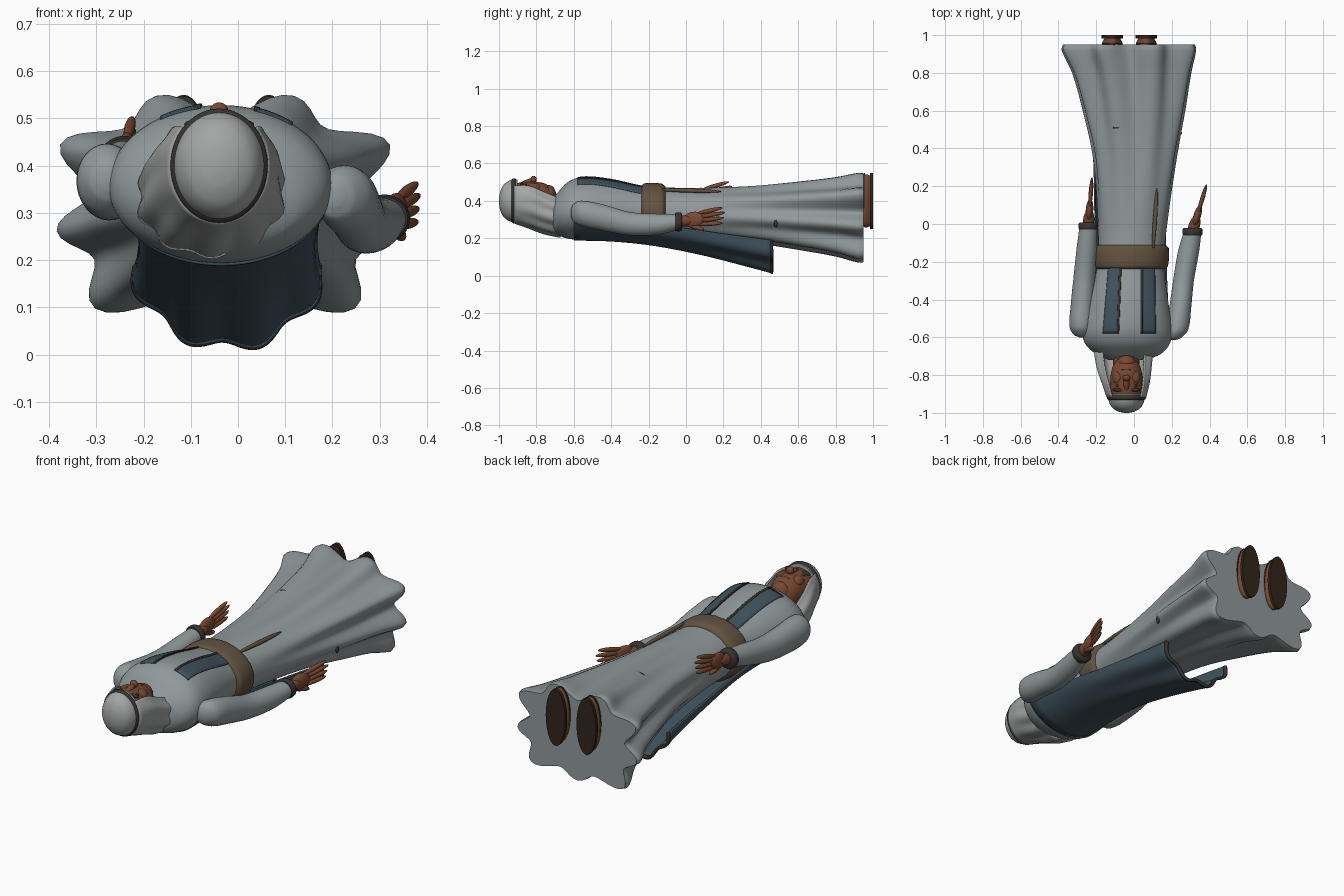
import bpy, bmesh, math
from mathutils import Vector, Matrix

def mat(name, c):
    m = bpy.data.materials.new(name)
    m.diffuse_color = (*c, 1)
    return m

ROBE = mat("robe_grey", (0.28, 0.32, 0.33))
CLOTH = mat("head_cloth_pale", (0.36, 0.38, 0.37))
BLUE = mat("cloak_blue", (0.05, 0.085, 0.11))
BELT = mat("belt_brown", (0.12, 0.085, 0.05))
SKIN = mat("skin_brown", (0.19, 0.065, 0.03))
DARK = mat("trim_dark", (0.04, 0.035, 0.03))
SOLE = mat("sole_brown", (0.03, 0.018, 0.011))

def finish(name, bm, m, thick=0, angle=50):
    bmesh.ops.recalc_face_normals(bm, faces=bm.faces)
    me = bpy.data.meshes.new(name)
    bm.to_mesh(me)
    bm.free()
    o = bpy.data.objects.new(name, me)
    bpy.context.collection.objects.link(o)
    me.materials.append(m)
    if thick:
        s = o.modifiers.new("thickness", 'SOLIDIFY')
        s.thickness, s.offset = thick, 0
    bpy.ops.object.select_all(action='DESELECT')
    o.select_set(True)
    bpy.context.view_layer.objects.active = o
    bpy.ops.object.shade_smooth_by_angle(angle=math.radians(angle))
    return o

# section = (y, centre x, centre z, radius x, radius z, fold depth)
def at(S, y):
    n = len(S)
    i = 0
    while i < n - 2 and y > S[i + 1][0]:
        i += 1
    a, b = S[i], S[i + 1]
    p, q = S[max(i - 1, 0)], S[min(i + 2, n - 1)]
    h = b[0] - a[0]
    t = min(max((y - a[0]) / h, 0), 1)
    out = []
    for k in range(1, 6):
        ma, mb = (b[k] - p[k]) / (b[0] - p[0]) * h, (q[k] - a[k]) / (q[0] - a[0]) * h
        out.append((2*t**3 - 3*t*t + 1)*a[k] + (t**3 - 2*t*t + t)*ma
                   + (3*t*t - 2*t**3)*b[k] + (t**3 - t*t)*mb)
    return out

def loft(name, S, m, seg=48, steps=4, lobes=9, phase=30, square=0, arc=None, thick=0, y0=None, y1=None):
    S = [tuple(s) + (0,) * (6 - len(s)) for s in S]
    ys = []
    for a, b in zip(S, S[1:]):
        ys += [a[0] + (b[0] - a[0]) * k / steps for k in range(steps)]
    ys.append(S[-1][0])
    if y0 is not None:
        ys = [y0, y1]
    bm = bmesh.new()
    rows = []
    for y in ys:
        cx, cz, rx, rz, f = at(S, y)
        row = []
        for j in range(seg + (1 if arc else 0)):
            th = math.radians(arc[0] + (arc[1] - arc[0]) * j / seg) if arc else 2*math.pi*j/seg
            k = 1 + f * math.cos(lobes * (th - math.radians(phase)))
            k *= 1 + square * f * math.sin(2 * th) ** 2
            row.append(bm.verts.new((cx + rx*k*math.cos(th), y, cz + rz*k*math.sin(th))))
        rows.append(row)
    for r, s in zip(rows, rows[1:]):
        for j in range(seg):
            l = (j + 1) if arc else (j + 1) % seg
            bm.faces.new((r[j], r[l], s[l], s[j]))
    if not arc:
        bm.faces.new(rows[0])
        bm.faces.new(rows[-1])
    return finish(name, bm, m, thick)

def ball(bm, loc, radii, rot=Matrix()):
    M = Matrix.Translation(loc) @ rot.to_4x4() @ Matrix.Diagonal((*radii, 1))
    bmesh.ops.create_uvsphere(bm, u_segments=20, v_segments=12, radius=1, matrix=M)

def blob(name, loc, radii, m):
    bm = bmesh.new()
    ball(bm, loc, radii)
    return finish(name, bm, m)

def rod(bm, p, q, r):
    p, q = Vector(p), Vector(q)
    d = q - p
    ball(bm, (p + q) / 2, (r, r, d.length / 2), d.to_track_quat('Z', 'Y').to_matrix())

# robe: shoulders, waist and fluted skirt in one loft
BODY = [(-0.72, -0.035, 0.325, 0.10, 0.08, 0), (-0.69, -0.03, 0.33, 0.17, 0.11, 0),
        (-0.63, -0.035, 0.35, 0.226, 0.152, 0), (-0.55, -0.037, 0.36, 0.236, 0.168, 0),
        (-0.40, -0.03, 0.355, 0.21, 0.16, 0), (-0.25, -0.02, 0.342, 0.18, 0.142, 0),
        (-0.15, -0.015, 0.338, 0.175, 0.135, 0), (0.05, -0.005, 0.335, 0.187, 0.136, 0.01),
        (0.35, 0.005, 0.33, 0.215, 0.148, 0.04), (0.60, 0.0, 0.322, 0.255, 0.172, 0.07),
        (0.80, -0.012, 0.315, 0.288, 0.194, 0.095), (0.92, -0.027, 0.309, 0.318, 0.214, 0.115),
        (0.95, -0.027, 0.309, 0.312, 0.212, 0.115)]
loft("robe", BODY, ROBE, seg=96, square=1.57)

# open front panels of the cloak, laid on the chest
def chest_strip(name, top, low, ya, yb, m, lift):
    bm = bmesh.new()
    g = []
    for i in range(17):
        t = i / 16
        y = ya + (yb - ya) * t
        cx, cz, rx, rz, f = at(BODY, y)
        xa, xb = (top[k] + (low[k] - top[k]) * t for k in (0, 1))
        g.append([bm.verts.new((x, y, cz + rz * math.sqrt(max(0, 1 - ((x - cx)/rx)**2)) + lift))
                  for x in (xa + (xb - xa) * j / 6 for j in range(7))])
    for r, s in zip(g, g[1:]):
        for j in range(6):
            bm.faces.new((r[j], r[j+1], s[j+1], s[j]))
    finish(name, bm, m, 0.006)

for side, top, low, xe in (("left", (-0.165, -0.085), (-0.135, -0.072), (-0.085, -0.072)),
                           ("right", (0.04, 0.115), (0.04, 0.11), (0.04, 0.04))):
    chest_strip(side + "_cloak_panel", top, low, -0.58, -0.22, BLUE, 0.001)
    chest_strip(side + "_panel_trim", (xe[0] - 0.006, xe[0] + 0.006),
                (xe[1] - 0.006, xe[1] + 0.006), -0.58, -0.22, DARK, 0.003)

# cloak hanging behind, with scalloped hem
CLOAK = [(-0.60, -0.035, 0.355, 0.23, 0.163, 0), (-0.40, -0.03, 0.345, 0.212, 0.158, 0),
         (-0.17, -0.02, 0.31, 0.195, 0.148, 0.01), (0.10, -0.02, 0.275, 0.195, 0.165, 0.03),
         (0.32, -0.02, 0.25, 0.20, 0.195, 0.04), (0.46, -0.02, 0.235, 0.208, 0.215, 0.055)]
FOLDS = dict(seg=64, lobes=9, phase=287, arc=(193, 347))
loft("cloak_back", CLOAK, BLUE, thick=0.008, **FOLDS)
loft("cloak_hem", CLOAK, DARK, thick=0.014, y0=0.452, y1=0.466, **FOLDS)

# belt with hanging end
loft("belt", [(-0.238, -0.018, 0.344, 0.18, 0.138), (-0.222, -0.016, 0.342, 0.196, 0.152),
              (-0.128, -0.014, 0.34, 0.198, 0.152), (-0.11, -0.014, 0.338, 0.18, 0.138)], BELT)
bm = bmesh.new()
rod(bm, (0.10, -0.15, 0.460), (0.122, 0.19, 0.450), 0.011)
finish("belt_end", bm, BELT)

# small dark tucks in the skirt
for i, (x, y, z) in enumerate([(-0.085, 0.51, 0.482), (0.115, 0.505, 0.462), (0.245, 0.48, 0.28)]):
    blob("skirt_tuck_%d" % i, (x, y, z), (0.028, 0.009, 0.012) if z > 0.4 else (0.009, 0.009, 0.022), DARK)

# sleeves, cuffs and hands
ARMS = {"right": [(-0.615, 0.205, 0.335, 0.015, 0.02), (-0.603, 0.208, 0.335, 0.042, 0.046),
                  (-0.56, 0.225, 0.333, 0.062, 0.068), (-0.44, 0.245, 0.31, 0.058, 0.07),
                  (-0.30, 0.262, 0.278, 0.055, 0.062), (-0.15, 0.288, 0.275, 0.056, 0.056),
                  (-0.04, 0.31, 0.288, 0.047, 0.042)],
        "left": [(-0.60, -0.275, 0.37, 0.015, 0.02), (-0.588, -0.275, 0.37, 0.042, 0.046),
                 (-0.545, -0.278, 0.37, 0.063, 0.076), (-0.42, -0.272, 0.36, 0.062, 0.076),
                 (-0.28, -0.262, 0.36, 0.058, 0.066), (-0.13, -0.25, 0.385, 0.054, 0.056),
                 (-0.01, -0.242, 0.41, 0.046, 0.044)]}
TIPS = {"right": (0.385, 0.212, 0.325), "left": (-0.222, 0.25, 0.465)}
for side, S in ARMS.items():
    loft(side + "_sleeve", S, ROBE, seg=32)
    y, x, z, rx, rz = S[-1]
    loft(side + "_cuff", [(y - 0.02, x, z, rx + .002, rz + .004), (y - 0.01, x, z, rx + .006, rz + .008),
                          (y + 0.01, x, z, rx + .006, rz + .008), (y + 0.018, x, z, rx, rz)], DARK, seg=32)
    w = Vector((x, y, z))
    d = Vector(TIPS[side]) - w
    f = d.normalized()
    u = (Vector((0, 0, 1)) - f * f.z).normalized()
    R = Matrix((f.cross(u), f, u)).transposed()
    bm = bmesh.new()
    rod(bm, w - f * 0.03, w + f * 0.09, 0.03)
    ball(bm, w + f * 0.085, (0.02, 0.062, 0.042), R)
    for k in range(4):
        off = k - 1.5
        rod(bm, w + f * 0.10 + u * off * 0.019,
            w + f * (d.length - 0.012 * abs(off - 0.5)) + u * off * 0.027, 0.0115)
    rod(bm, w + f * 0.05 - u * 0.02, w + f * 0.135 - u * 0.062, 0.014)
    finish(side + "_hand", bm, SKIN)

# feet and sandals
for side, x in (("left", -0.115), ("right", 0.065)):
    loft(side + "_foot", [(0.90, x, 0.36, 0.03, 0.06), (0.935, x, 0.40, 0.045, 0.12),
                          (0.957, x, 0.40, 0.054, 0.142), (0.985, x, 0.40, 0.04, 0.135)], SKIN, seg=32)
    loft(side + "_sole", [(0.983, x, 0.40, 0.057, 0.15), (1.0, x, 0.40, 0.057, 0.15)], SOLE, seg=40, steps=1)
    loft(side + "_strap", [(0.95, x, 0.41, 0.054, 0.137), (0.958, x, 0.41, 0.056, 0.14)], DARK, seg=32, steps=1)

# head: neck, face and features
HX = -0.04
loft("neck", [(-0.80, HX, 0.38, 0.07, 0.07), (-0.70, HX, 0.365, 0.07, 0.065),
              (-0.64, HX, 0.36, 0.07, 0.06)], SKIN, seg=32)
loft("face", [(-0.95, HX, 0.42, 0.07, 0.06), (-0.88, HX, 0.42, 0.085, 0.08), (-0.82, HX, 0.42, 0.085, 0.082),
              (-0.76, HX, 0.415, 0.075, 0.08), (-0.725, HX, 0.41, 0.055, 0.062),
              (-0.705, HX, 0.405, 0.03, 0.035)], SKIN, seg=40)
bm = bmesh.new()
rod(bm, (HX, -0.89, 0.485), (HX, -0.80, 0.515), 0.016)
ball(bm, (HX, -0.815, 0.514), (0.02, 0.017, 0.02))
finish("nose", bm, SKIN)
blob("beard", (HX, -0.735, 0.435), (0.05, 0.04, 0.05), SKIN)
for sx, side in ((-1, "left"), (1, "right")):
    blob(side + "_brow", (HX + sx*0.042, -0.878, 0.488), (0.032, 0.009, 0.010), DARK)
    blob(side + "_eye", (HX + sx*0.04, -0.855, 0.486), (0.018, 0.007, 0.007), DARK)
    blob(side + "_cheek", (HX + sx*0.042, -0.815, 0.465), (0.032, 0.04, 0.032), SKIN)
blob("mouth", (HX, -0.772, 0.493), (0.028, 0.005, 0.005), DARK)

# head covering: crown, band and draped cloth
loft("head_crown", [(-1.0, HX, 0.40, 0.012, 0.015), (-0.994, HX, 0.40, 0.04, 0.048),
                    (-0.975, HX, 0.40, 0.073, 0.086), (-0.94, HX, 0.40, 0.093, 0.11),
                    (-0.90, HX, 0.40, 0.098, 0.115)], CLOTH)
loft("head_band", [(-0.932, HX, 0.40, 0.095, 0.113), (-0.925, HX, 0.40, 0.102, 0.12),
                   (-0.915, HX, 0.40, 0.102, 0.12), (-0.907, HX, 0.40, 0.095, 0.113)], DARK)
loft("head_cloth", [(-0.918, HX, 0.40, 0.101, 0.117, 0), (-0.84, HX - .004, 0.39, 0.125, 0.132, 0.02),
                    (-0.76, HX - .012, 0.36, 0.142, 0.13, 0.035), (-0.67, HX - .016, 0.33, 0.153, 0.118, 0.045)],
     CLOTH, seg=56, lobes=10, phase=18, arc=(137, 403), thick=0.008)
